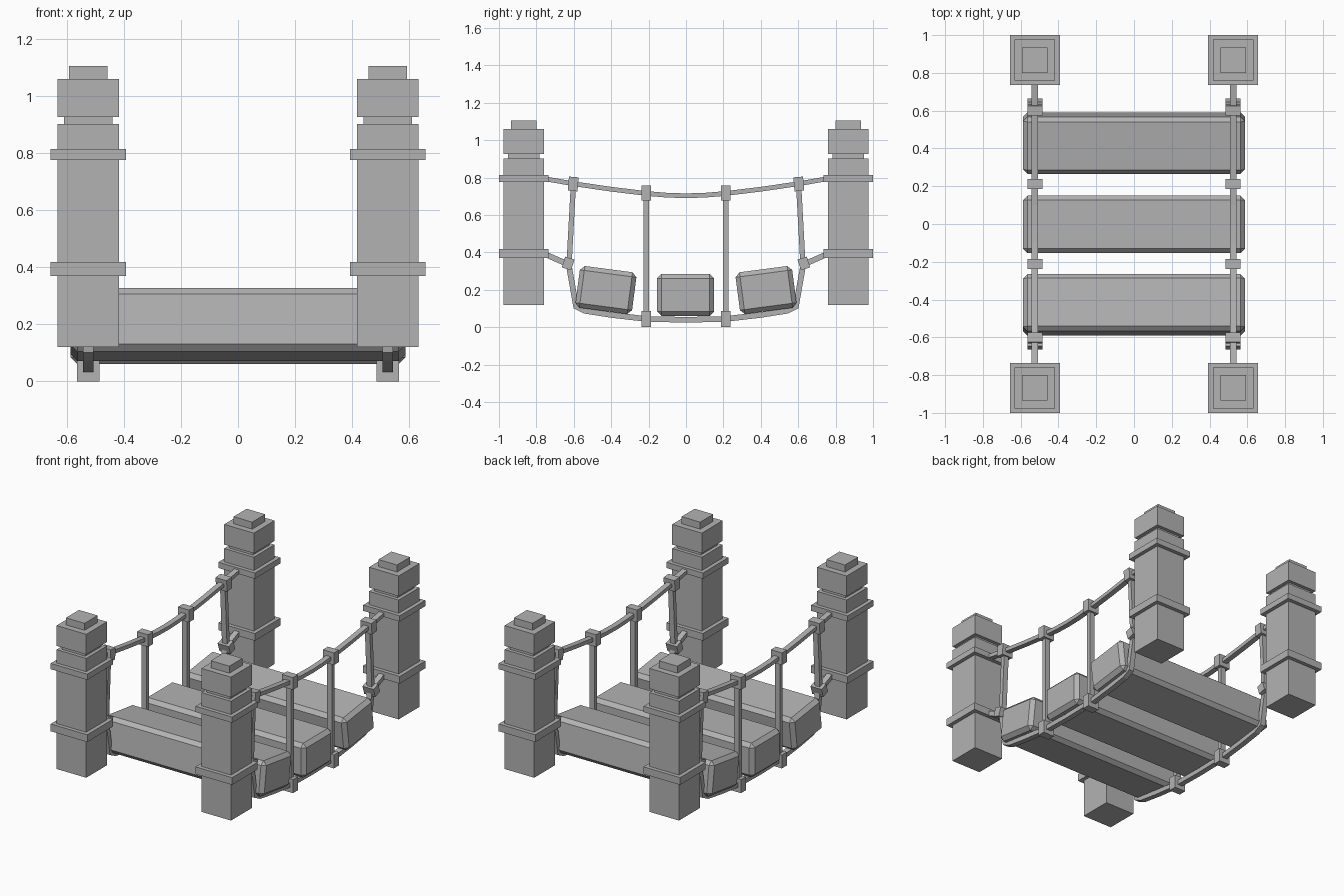
import bpy, bmesh, math
from mathutils import Vector

cube = bpy.data.objects.get("Cube")
if cube:
    bpy.data.objects.remove(cube, do_unlink=True)

stone = bpy.data.materials.new("plain_grey")
stone.use_nodes = True
GREY = (0.45, 0.45, 0.45, 1)
stone.diffuse_color = GREY
stone.node_tree.nodes["Principled BSDF"].inputs["Base Color"].default_value = GREY

SIDE_X = 0.525   # ropes and pillars share this offset
PILLAR_Y = 0.868


def finish(name, bm):
    bmesh.ops.recalc_face_normals(bm, faces=bm.faces)
    mesh = bpy.data.meshes.new(name)
    bm.to_mesh(mesh)
    bm.free()
    mesh.materials.append(stone)
    obj = bpy.data.objects.new(name, mesh)
    bpy.context.collection.objects.link(obj)
    return obj


def box(name, center, size, tilt=0, bevel=0):
    bm = bmesh.new()
    bmesh.ops.create_cube(bm, size=1)
    bmesh.ops.scale(bm, vec=size, verts=bm.verts)
    if bevel:
        bmesh.ops.bevel(bm, geom=bm.edges[:], offset=bevel, segments=1,
                        profile=0.5, affect='EDGES')
    obj = finish(name, bm)
    obj.location = center
    obj.rotation_euler.x = math.radians(tilt)
    return obj


def strip(name, x, path, width, thick):
    """Sweep a rectangle along a path of (y, z) points."""
    pts = [Vector(p) for p in path]
    bm = bmesh.new()
    rings = []
    for i, p in enumerate(pts):
        before = (p - pts[i - 1]).normalized() if i else None
        after = (pts[i + 1] - p).normalized() if i < len(pts) - 1 else None
        along = ((before or after) + (after or before)).normalized()
        normal = Vector((-along.y, along.x))
        miter = along.dot(after or before)
        off = normal * thick / 2 / miter
        ring = []
        for sx, sn in ((-1, -1), (1, -1), (1, 1), (-1, 1)):
            q = p + off * sn
            ring.append(bm.verts.new((x + sx * width / 2, q.x, q.y)))
        rings.append(ring)
    for a, b in zip(rings, rings[1:]):
        for k in range(4):
            n = (k + 1) % 4
            bm.faces.new((a[k], a[n], b[n], b[k]))
    bm.faces.new(rings[0])
    bm.faces.new(rings[-1])
    return finish(name, bm)


def symmetric(half):
    """Mirror a half path that starts at y = 0."""
    return [(-y, z) for y, z in reversed(half[1:])] + half


# Pillars: stacked square blocks (width, bottom, top)
BLOCKS = {
    "body": (0.215, 0.12, 0.902),
    "neck": (0.17, 0.902, 0.927),
    "cap": (0.215, 0.927, 1.06),
    "top": (0.135, 1.06, 1.106),
    "lower_band": (0.265, 0.37, 0.418),
    "upper_band": (0.265, 0.777, 0.815),
}
for sx, side in ((-1, "right"), (1, "left")):
    for sy, end in ((-1, "front"), (1, "back")):
        for part, (w, low, high) in BLOCKS.items():
            box(f"{end}_{side}_pillar_{part}",
                (sx * SIDE_X, sy * PILLAR_Y, (low + high) / 2), (w, w, high - low))

# Deck planks, the outer two tilted up toward the ends
for name, y, z, tilt in (("front_plank", -0.428, 0.199, -7.5),
                         ("middle_plank", -0.002, 0.173, 0),
                         ("back_plank", 0.428, 0.199, 7.5)):
    box(name, (0, y, z), (1.175, 0.305, 0.225), tilt, 0.024)

# Ropes, hangers and knots on both sides
HANDRAIL = symmetric([(0, 0.703), (0.1, 0.706), (0.21, 0.715), (0.4, 0.738),
                      (0.6, 0.767), (0.78, 0.798)])
SLING = symmetric([(0, 0.04), (0.21, 0.044), (0.4, 0.066), (0.54, 0.088),
                   (0.588, 0.112), (0.627, 0.335), (0.78, 0.402)])
for sx, side in ((-1, "right"), (1, "left")):
    x = sx * SIDE_X
    strip(f"{side}_handrail_rope", x, HANDRAIL, 0.036, 0.025)
    strip(f"{side}_sling_rope", x, SLING, 0.036, 0.03)
    for sy, end in ((-1, "front"), (1, "back")):
        tag = f"{end}_{side}"
        strip(f"{tag}_inner_hanger", x,
              [(sy * 0.212, 0.04), (sy * 0.212, 0.715)], 0.036, 0.028)
        strip(f"{tag}_outer_hanger", x,
              [(sy * 0.625, 0.34), (sy * 0.602, 0.765)], 0.036, 0.028)
        for knot, y, z, high, tilt in (("inner_top", 0.212, 0.717, 0.08, 0),
                                       ("inner_bottom", 0.212, 0.044, 0.088, 0),
                                       ("outer_top", 0.603, 0.766, 0.075, 5),
                                       ("outer_bottom", 0.63, 0.341, 0.06, 18)):
            box(f"{tag}_{knot}_knot", (x, sy * y, z), (0.08, 0.052, high), sy * tilt)
